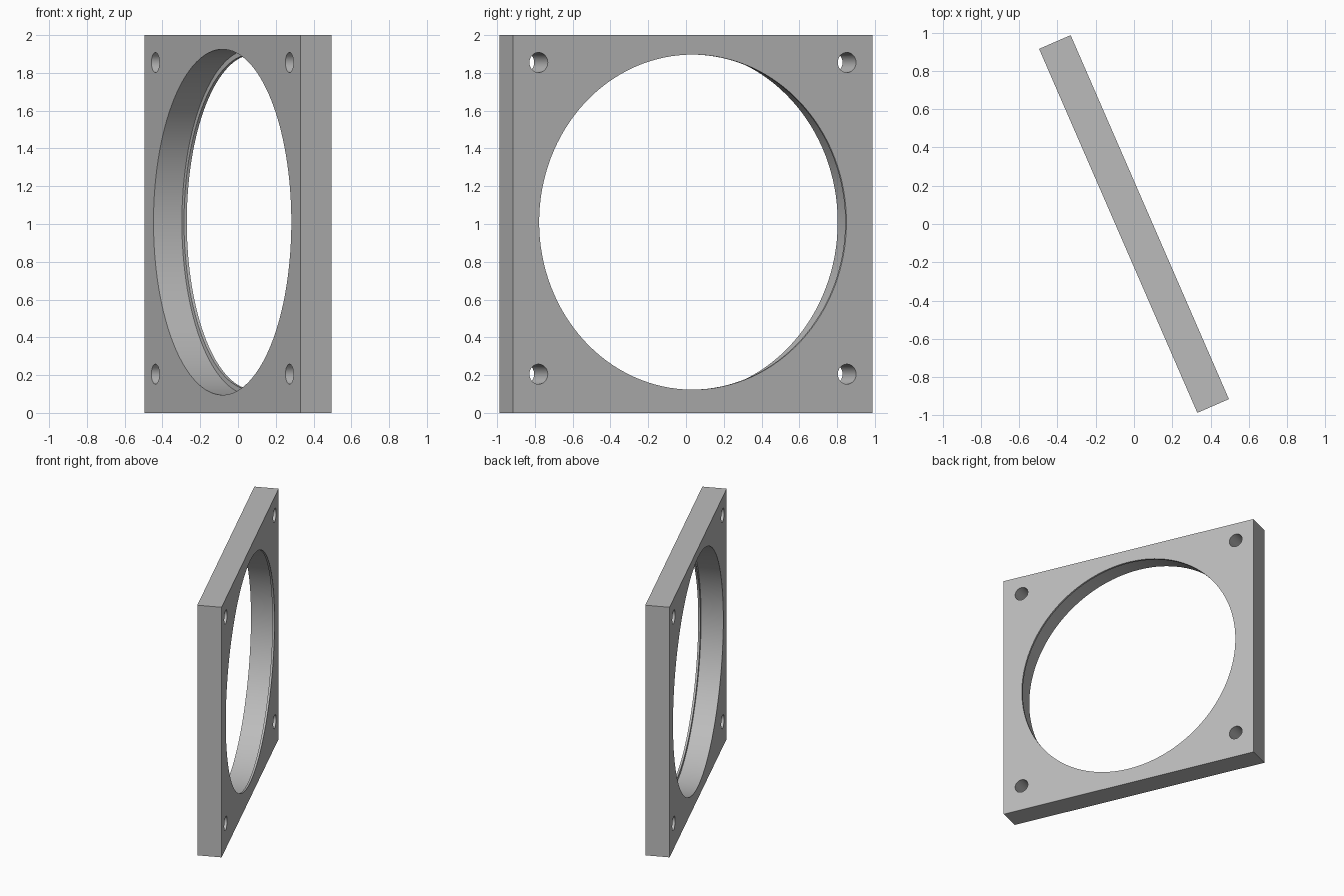
import bpy
from math import radians

cube = bpy.data.objects.get("Cube")
if cube:
    bpy.data.objects.remove(cube, do_unlink=True)

LENGTH, THICK, HEIGHT = 2.075, 0.18, 2.0
LIP = 0.016          # depth of the retaining lip at the back of the bore
BORE_Z = 1.01

# Single grey material
grey = bpy.data.materials.new("plain grey")
grey.use_nodes = True
colour = (0.5, 0.5, 0.5, 1)
grey.diffuse_color = colour
grey.node_tree.nodes["Principled BSDF"].inputs["Base Color"].default_value = colour

# Square plate, thickness along local y
bpy.ops.mesh.primitive_cube_add(size=1, location=(0, 0, HEIGHT / 2))
plate = bpy.context.object
plate.name = "mounting_plate"
plate.scale = (LENGTH, THICK, HEIGHT)
bpy.ops.object.transform_apply(location=True, rotation=True, scale=True)
plate.data.materials.append(grey)


def drill(x, z, radius, y_from, y_to, sides):
    """Cut a round hole along local y."""
    bpy.ops.mesh.primitive_cylinder_add(
        vertices=sides, radius=radius, depth=y_to - y_from,
        location=(x, (y_from + y_to) / 2, z), rotation=(radians(90), 0, 0))
    cutter = bpy.context.object
    cutter.data.materials.append(grey)
    bpy.context.view_layer.objects.active = plate
    mod = plate.modifiers.new("hole", 'BOOLEAN')
    mod.operation = 'DIFFERENCE'
    mod.solver = 'EXACT'
    mod.object = cutter
    bpy.ops.object.modifier_apply(modifier=mod.name)
    bpy.data.objects.remove(cutter, do_unlink=True)


# Stepped bore: narrow through hole, then the wider seat from the front
drill(0, BORE_Z, 0.887, -0.3, 0.3, 128)
drill(0, BORE_Z, 0.915, -0.3, THICK / 2 - LIP, 128)

# Four corner screw holes
for x in (-0.89, 0.89):
    for z in (0.205, 1.855):
        drill(x, z, 0.053, -0.3, 0.3, 32)

# Smooth bore walls, crisp rims
bpy.ops.object.select_all(action='DESELECT')
plate.select_set(True)
bpy.context.view_layer.objects.active = plate
bpy.ops.object.shade_smooth_by_angle(angle=radians(30))

# The plate stands turned about the vertical
plate.rotation_euler.z = radians(-66.5)
